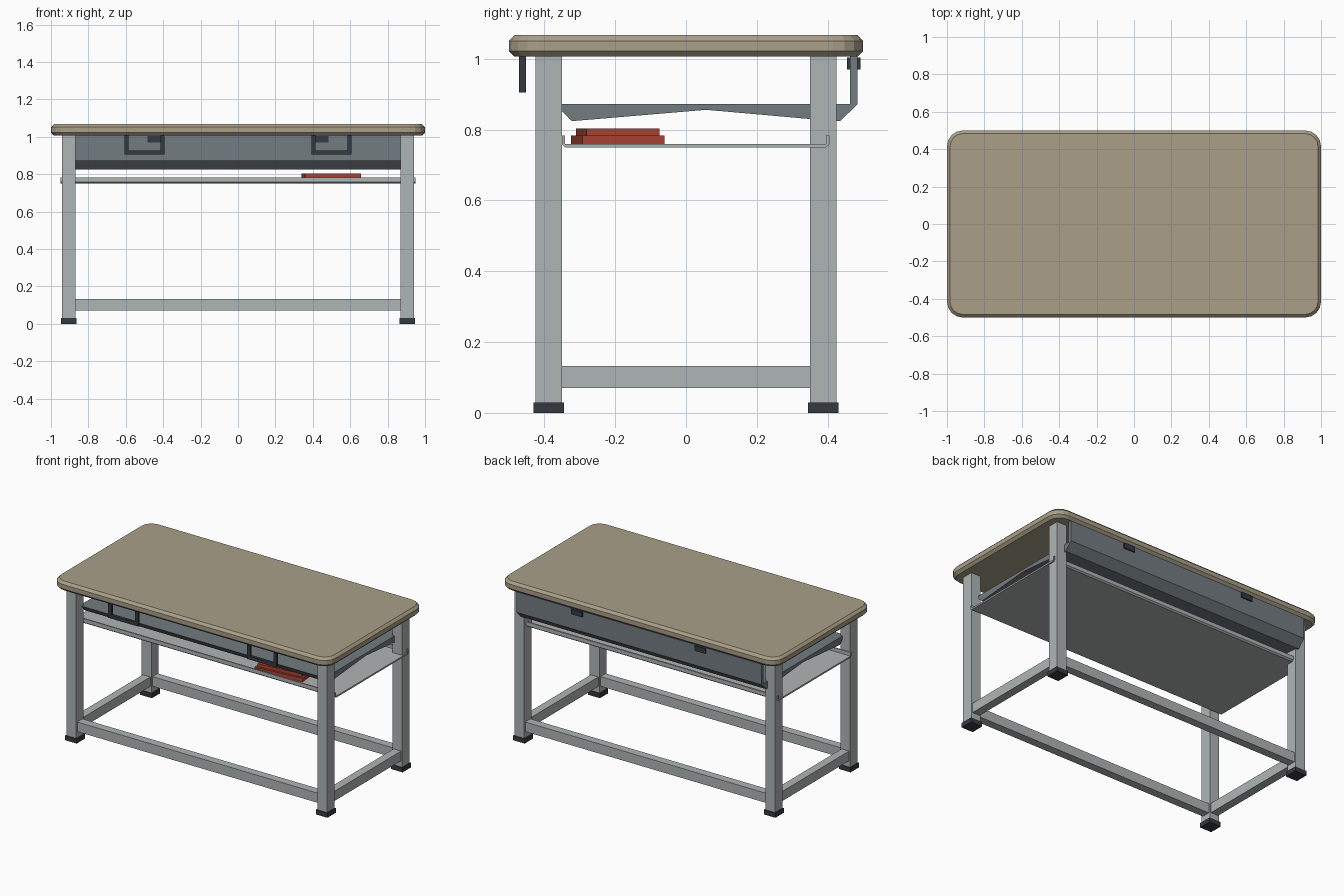
import bpy, bmesh
from mathutils import Matrix, Vector

if "Cube" in bpy.data.objects:
    bpy.data.objects.remove(bpy.data.objects["Cube"], do_unlink=True)


def material(name, r, g, b):
    m = bpy.data.materials.new(name)
    m.use_nodes = True
    m.diffuse_color = (r, g, b, 1)
    m.node_tree.nodes["Principled BSDF"].inputs["Base Color"].default_value = (r, g, b, 1)
    return m


TAN = material("tan top", 0.40, 0.35, 0.25)
GREY = material("light grey metal", 0.43, 0.46, 0.46)
SLATE = material("slate panel", 0.17, 0.20, 0.22)
DARK = material("dark trim", 0.035, 0.042, 0.051)
RED = material("red cover", 0.40, 0.055, 0.034)


def finish(name, bm, mat):
    bmesh.ops.recalc_face_normals(bm, faces=bm.faces)
    mesh = bpy.data.meshes.new(name)
    bm.to_mesh(mesh)
    bm.free()
    mesh.materials.append(mat)
    ob = bpy.data.objects.new(name, mesh)
    bpy.context.collection.objects.link(ob)
    return ob


def box_bm(lo, hi):
    bm = bmesh.new()
    bmesh.ops.create_cube(bm, size=1)
    lo, hi = Vector(lo), Vector(hi)
    bmesh.ops.scale(bm, vec=hi - lo, verts=bm.verts)
    bmesh.ops.translate(bm, vec=(lo + hi) / 2, verts=bm.verts)
    return bm


def box(name, lo, hi, mat):
    return finish(name, box_bm(lo, hi), mat)


def extrude(name, points, axis, start, end, mat):
    """Extrude a closed profile along x (points are y, z) or y (points are x, z)."""
    bm = bmesh.new()
    place = (lambda a, b: (start, a, b)) if axis == "x" else (lambda a, b: (a, start, b))
    face = bm.faces.new([bm.verts.new(place(a, b)) for a, b in points])
    new = bmesh.ops.extrude_face_region(bm, geom=[face])["geom"]
    verts = [g for g in new if isinstance(g, bmesh.types.BMVert)]
    d = end - start
    bmesh.ops.translate(bm, vec=(d, 0, 0) if axis == "x" else (0, d, 0), verts=verts)
    return finish(name, bm, mat)


# Table top: rounded corners, then chamfered rims
bm = box_bm((-1, -0.5, 1.006), (1, 0.5, 1.067))
upright = [e for e in bm.edges if abs(e.verts[0].co.z - e.verts[1].co.z) > 0.01]
bmesh.ops.bevel(bm, geom=upright, offset=0.085, segments=4, profile=0.5, affect="EDGES")
rims = [e for e in bm.edges if abs(e.verts[0].co.z - e.verts[1].co.z) < 0.001]
bmesh.ops.bevel(bm, geom=rims, offset=0.016, segments=1, affect="EDGES")
finish("table_top", bm, TAN)

# Legs and feet
for sx, side in ((1, "left"), (-1, "right")):
    for sy, end in ((-1, "front"), (1, "back")):
        x, y = sx * 0.905, sy * 0.3875
        box(f"{end}_{side}_leg", (x - 0.035, y - 0.0375, 0.03),
            (x + 0.035, y + 0.0375, 1.006), GREY)
        box(f"{end}_{side}_foot", (x - 0.042, y - 0.043, 0),
            (x + 0.042, y + 0.043, 0.03), DARK)

# Lower stretchers
for s, end, side in ((-1, "front", "right"), (1, "back", "left")):
    y, x = s * 0.3875, s * 0.905
    box(f"{end}_stretcher", (-0.87, y - 0.027, 0.07), (0.87, y + 0.027, 0.133), GREY)
    box(f"{side}_stretcher", (x - 0.027, -0.35, 0.07), (x + 0.027, 0.35, 0.133), GREY)

# Thin shelf with turned-up lips
shelf = [(-0.35, 0.783), (-0.35, 0.758), (-0.34, 0.75), (0.395, 0.75), (0.405, 0.758),
         (0.405, 0.783), (0.395, 0.783), (0.395, 0.76), (-0.342, 0.76), (-0.342, 0.783)]
extrude("shelf", shelf, "x", -0.948, 0.948, GREY)

# Pan with a shallow ridge underneath and a tall back panel
pan = [(-0.37, 0.872), (-0.322, 0.824), (0.057, 0.856), (0.35, 0.83), (0.435, 0.824),
       (0.485, 0.872), (0.485, 1.006), (0.463, 1.006), (0.463, 0.872)]
extrude("pan_and_back_panel", pan, "x", -0.885, 0.885, SLATE)

# Front hanger frames and back clips
for s, side in ((1, "left"), (-1, "right")):
    x, w, t = s * 0.5, 0.107, 0.022
    frame = [(x - w, 1.006), (x - w, 0.905), (x + w, 0.905), (x + w, 1.006),
             (x + w - t, 1.006), (x + w - t, 0.905 + t),
             (x - w + t, 0.905 + t), (x - w + t, 1.006)]
    extrude(f"{side}_hanger", frame, "y", -0.471, -0.452, DARK)
    c = s * 0.445
    box(f"{side}_back_clip", (c - 0.04, 0.455, 0.97), (c + 0.04, 0.493, 1.004), DARK)

# Two stacked books lying slightly turned on the shelf
for name, w, d, z0, z1 in (("lower_book", 0.325, 0.233, 0.76, 0.783),
                           ("upper_book", 0.30, 0.206, 0.783, 0.803)):
    ob = box(name, (-w / 2, -d / 2, z0), (w / 2, d / 2, z1), RED)
    ob.data.transform(Matrix.Translation((0.498, -0.193, 0)) @ Matrix.Rotation(0.1, 4, "Z"))
